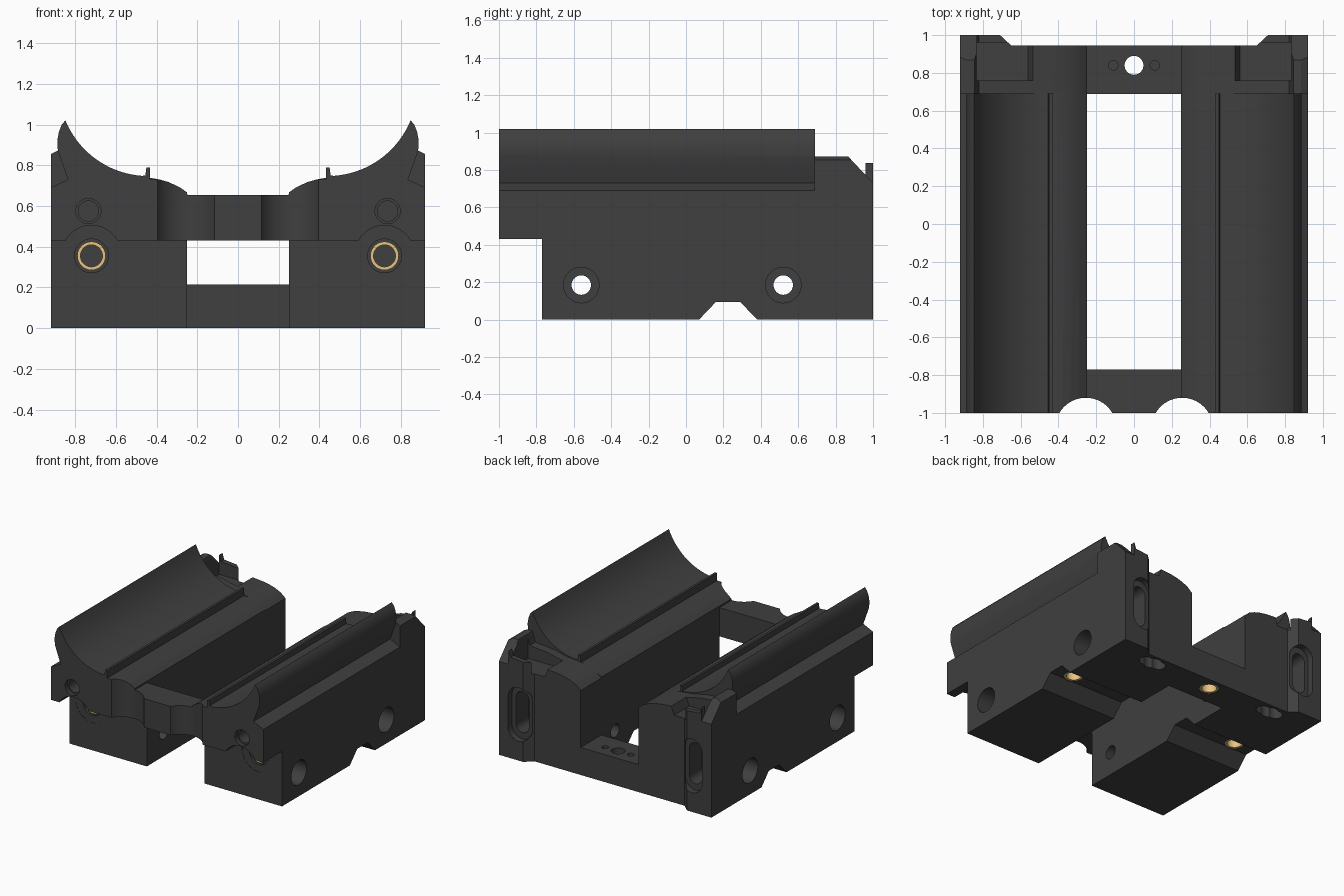
import bpy, bmesh
from math import sin, cos, pi, radians

if "Cube" in bpy.data.objects:
    bpy.data.objects.remove(bpy.data.objects["Cube"])

# ---------- helpers ----------
def material(name, col):
    m = bpy.data.materials.new(name)
    m.diffuse_color = (*col, 1)
    m.use_nodes = True
    m.node_tree.nodes["Principled BSDF"].inputs["Base Color"].default_value = m.diffuse_color
    return m

DARK = material("dark_plastic", (0.05, 0.05, 0.05))
BRASS = material("brass", (0.8, 0.55, 0.22))

def place(axis, u, v, w):
    """Profile coordinates (u, v) swept along axis at w."""
    return {'X': (w, u, v), 'Y': (u, w, v), 'Z': (u, v, w)}[axis]

def finish(bm, name, mat):
    bmesh.ops.recalc_face_normals(bm, faces=bm.faces)
    me = bpy.data.meshes.new(name)
    bm.to_mesh(me)
    bm.free()
    ob = bpy.data.objects.new(name, me)
    me.materials.append(mat)
    bpy.context.collection.objects.link(ob)
    return ob

def prism(name, pts, axis, a, b, mat=DARK):
    bm = bmesh.new()
    lo = [bm.verts.new(place(axis, u, v, a)) for u, v in pts]
    hi = [bm.verts.new(place(axis, u, v, b)) for u, v in pts]
    n = len(pts)
    bm.faces.new(lo)
    bm.faces.new(hi)
    for i in range(n):
        j = (i + 1) % n
        bm.faces.new((lo[i], lo[j], hi[j], hi[i]))
    return finish(bm, name, mat)

def circle(u, v, r, n=40):
    return [(u + r * cos(2 * pi * i / n), v + r * sin(2 * pi * i / n)) for i in range(n)]

def obround(u, v, hu, hv, n=12):
    r = min(hu, hv)
    pts = []
    for su, sv, start in ((1, 1, 0), (-1, 1, 90), (-1, -1, 180), (1, -1, 270)):
        for i in range(n + 1):
            t = radians(start + 90 * i / n)
            p = (u + su * (hu - r) + r * cos(t), v + sv * (hv - r) + r * sin(t))
            if not pts or abs(p[0] - pts[-1][0]) + abs(p[1] - pts[-1][1]) > 1e-5:
                pts.append(p)
    if abs(pts[0][0] - pts[-1][0]) + abs(pts[0][1] - pts[-1][1]) < 1e-5:
        pts.pop()
    return pts

def rect(u0, v0, u1, v1):
    return [(u0, v0), (u1, v0), (u1, v1), (u0, v1)]

def mirrored(half):
    return half + [(-x, z) for x, z in reversed(half)]

def boolean(target, other, op='DIFFERENCE'):
    m = target.modifiers.new("bool", 'BOOLEAN')
    m.operation, m.object, m.solver = op, other, 'EXACT'
    bpy.context.view_layer.objects.active = target
    bpy.ops.object.modifier_apply(modifier=m.name)
    bpy.data.objects.remove(other)

def cut(pts, axis, a, b):
    boolean(body, prism("cutter", pts, axis, a, b))

def ring(name, u, v, axis, a, b, ro=0.07, ri=0.054, n=32):
    bm = bmesh.new()
    loops = []
    for r, w in ((ro, a), (ro, b), (ri, b), (ri, a)):
        loops.append([bm.verts.new(place(axis, p, q, w)) for p, q in circle(u, v, r, n)])
    for k in range(4):
        A, B = loops[k], loops[(k + 1) % 4]
        for i in range(n):
            j = (i + 1) % n
            bm.faces.new((A[i], A[j], B[j], B[i]))
    return finish(bm, name, BRASS)

# ---------- main body: cradle profile along y ----------
arc = [(0.44 + 0.441 * sin(radians(t)), 1.188 - 0.441 * cos(radians(t)))
       for t in [67.7 - 63.7 * i / 18 for i in range(19)]]
half = [(0.92, 0), (0.92, 0.69), (0.835, 0.73), (0.885, 0.87), (0.888, 0.92),
        (0.88, 0.965), (0.866, 1.0)] + arc + [
        (0.455, 0.75), (0.45, 0.79), (0.432, 0.79), (0.432, 0.73), (0.385, 0.73),
        (0.34, 0.717), (0.29, 0.694), (0.25, 0.667), (0.249, 0.655)]
body = prism("cradle_body", mirrored(half), 'Y', -1, 0.69)
cut(rect(-1.1, -0.1, 1.1, 0.43), 'Y', -1.1, -0.77)       # front undercut
cut(rect(-0.25, -0.77, 0.25, 0.8), 'Z', -0.1, 1.2)       # centre opening

# ---------- rear block with low centre floor ----------
rear_half = [(0.92, 0), (0.92, 0.855), (0.885, 0.872), (0.845, 0.87), (0.82, 0.79),
             (0.66, 0.775), (0.55, 0.75), (0.44, 0.74), (0.385, 0.73),
             (0.34, 0.717), (0.29, 0.694), (0.25, 0.66), (0.25, 0.215)]
rear = prism("rear", mirrored(rear_half), 'Y', 0.688, 1)
boolean(body, rear, 'UNION')
cut([(-0.65, 0.945), (0.65, 0.945), (0.72, 1.01), (-0.72, 1.01)], 'Z', -0.1, 1.2)

# bottom cross channel
cut([(0.06, -0.01), (0.16, 0.095), (0.29, 0.095), (0.39, -0.01)], 'X', -1.1, 1.1)

# side screw holes, right through with counterbores
for y in (-0.56, 0.52):
    cut(circle(y, 0.185, 0.052), 'X', -1.1, 1.1)
    for s in (-1, 1):
        cut(circle(y, 0.185, 0.095), 'X', s * 0.78, s * 1.1)

for s in (-1, 1):
    # finger scallops in the front crossbar
    cut(circle(s * 0.255, -1.0825, 0.1625, 64), 'Z', 0.3, 1.2)
    # clearance arches, insert bores and small front holes
    cut(circle(s * 0.72, 0.36, 0.145, 48), 'Y', -1.1, -0.768)
    cut(circle(s * 0.72, 0.355, 0.083), 'Y', -0.9, -0.75)
    cut(circle(s * 0.72, 0.355, 0.07, 32), 'Y', -0.9, -0.5)
    cut(circle(s * 0.735, 0.575, 0.062), 'Y', -1.1, -0.97)
    cut(circle(s * 0.735, 0.575, 0.05), 'Y', -1.1, -0.8)
    # lug chamfers and sloped rear pockets
    cut([(0.86, 0.88), (1.01, 0.72), (1.01, 1.0), (0.86, 1.0)], 'X', s * 0.835, s * 1.1)
    cut([(s * 0.515, 0.80), (s * 0.56, 0.685), (s * 0.835, 0.685), (s * 0.835, 0.92)],
        'Y', 0.76, 0.96)
    # stepped slots in the back wings
    cut(obround(s * 0.75, 0.36, 0.09, 0.21), 'Y', 0.95, 1.1)
    cut(obround(s * 0.75, 0.36, 0.055, 0.16), 'Y', 0.8, 1.1)
    # underside pockets and channel insert bores
    cut(obround(s * 0.55, 0.86, 0.11, 0.05), 'Z', -0.1, 0.1)
    cut(circle(s * 0.55, 0.86, 0.065), 'Z', -0.1, 0.16)
    cut(circle(s * 0.755, 0.225, 0.07, 32), 'Z', -0.1, 0.3)
    # small blind holes in the rear floor
    cut(circle(s * 0.11, 0.84, 0.025, 24), 'Z', 0.15, 0.3)

# centre hole in the rear floor
cut(circle(0, 0.84, 0.05), 'Z', -0.1, 0.3)
cut(circle(0, 0.84, 0.07, 32), 'Z', -0.1, 0.12)

# ---------- brass threaded inserts ----------
parts = [body, ring("centre_insert", 0, 0.84, 'Z', 0.003, 0.12)]
for s, side in ((-1, "left"), (1, "right")):
    parts.append(ring(side + "_front_insert", s * 0.72, 0.355, 'Y', -0.765, -0.6))
    parts.append(ring(side + "_channel_insert", s * 0.755, 0.225, 'Z', 0.097, 0.22))

# ---------- shading ----------
bpy.ops.object.select_all(action='DESELECT')
for ob in parts:
    ob.select_set(True)
bpy.context.view_layer.objects.active = body
bpy.ops.object.shade_smooth_by_angle(angle=radians(25))
